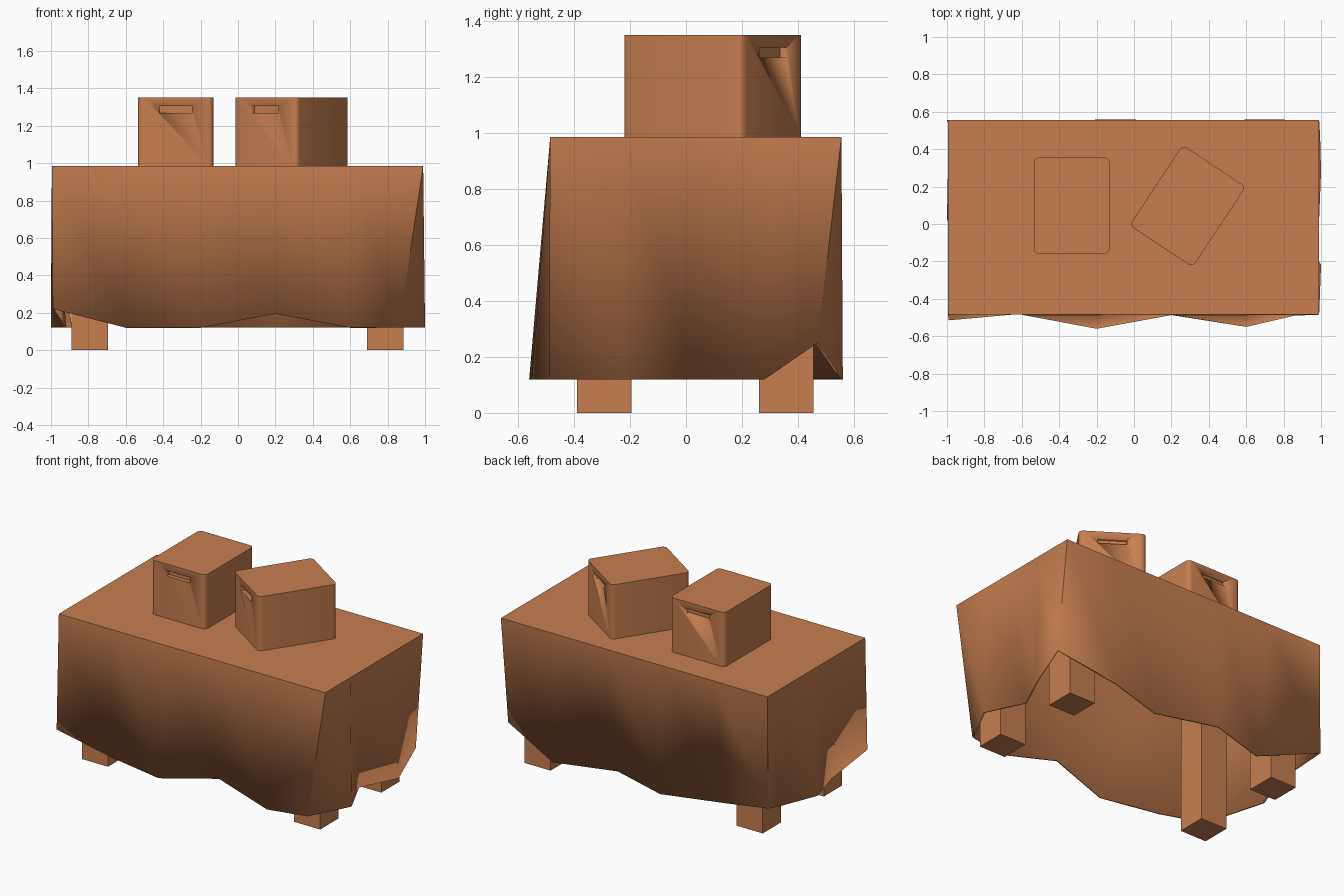
import bpy, bmesh, math
from mathutils import Matrix

if "Cube" in bpy.data.objects:
    bpy.data.objects.remove(bpy.data.objects["Cube"])

mat = bpy.data.materials.new("warm tan")
mat.diffuse_color = (0.57, 0.21, 0.08, 1)
mat.use_nodes = True
mat.node_tree.nodes["Principled BSDF"].inputs["Base Color"].default_value = mat.diffuse_color


def finish(name, bm, angle=30):
    bmesh.ops.recalc_face_normals(bm, faces=bm.faces)
    me = bpy.data.meshes.new(name)
    bm.to_mesh(me)
    bm.free()
    ob = bpy.data.objects.new(name, me)
    bpy.context.collection.objects.link(ob)
    me.materials.append(mat)
    bpy.ops.object.select_all(action='DESELECT')
    ob.select_set(True)
    bpy.context.view_layer.objects.active = ob
    bpy.ops.object.shade_smooth_by_angle(angle=math.radians(angle))
    return ob


def block(name, x0, x1, y0, y1, z0, z1):
    bm = bmesh.new()
    m = Matrix.Translation(((x0 + x1) / 2, (y0 + y1) / 2, (z0 + z1) / 2)) \
        @ Matrix.Diagonal((x1 - x0, y1 - y0, z1 - z0, 1))
    bmesh.ops.create_cube(bm, size=1, matrix=m)
    return finish(name, bm)


# Tablecloth: evenly spaced rim points joined to a folded, wavy hem
L, R, F, B, TOP = -0.995, 0.99, -0.485, 0.555, 0.985
xs, ys = (-0.6, -0.2, 0.2, 0.6), (-0.22, 0.03, 0.28)
rim = [(L, F)] + [(x, F) for x in xs] + [(R, F)] + [(R, y) for y in ys] \
    + [(R, B)] + [(x, B) for x in reversed(xs)] + [(L, B)] + [(L, y) for y in reversed(ys)]
hem = [(-0.99, -0.515, .22), (-0.6, -0.48, .12), (-0.2, -0.56, .12), (0.2, -0.487, .195),
       (0.6, -0.55, .12), (0.86, -0.49, .12),
       (1.0, -0.22, .12), (0.88, 0.03, .12), (1.0, 0.28, .12), (0.995, 0.47, .25),
       (0.6, 0.56, .12), (0.2, 0.44, .12), (-0.2, 0.56, .12), (-0.6, 0.44, .12),
       (-1.0, 0.555, .235), (-0.9, 0.28, .12), (-1.0, 0.03, .12), (-0.93, -0.22, .12)]
bm = bmesh.new()
upper = [bm.verts.new((x, y, TOP)) for x, y in rim]
lower = [bm.verts.new(p) for p in hem]
bm.faces.new(upper)
n = len(rim)
for i in range(n):
    j = (i + 1) % n
    bm.faces.new((upper[i], lower[i], lower[j], upper[j]))
cloth = finish("tablecloth", bm)
sol = cloth.modifiers.new("thickness", 'SOLIDIFY')
sol.thickness = 0.012
sol.offset = -1

# Table under the cloth
block("table_top", -0.94, 0.94, -0.44, 0.51, 0.93, 0.965)
for xn, x in (("left", -0.89), ("right", 0.69)):
    for yn, y in (("front", -0.39), ("back", 0.26)):
        block(f"{yn}_{xn}_leg", x, x + 0.195, y, y + 0.195, 0, 0.94)


# Boxes with rounded upright edges and recessed hand slots at both ends
def carton(name, cx, cy, turn):
    w, d, h = 0.405, 0.515, 0.365
    bm = bmesh.new()
    bmesh.ops.create_cube(bm, size=1, matrix=Matrix.Translation((0, 0, h / 2))
                          @ Matrix.Diagonal((w, d, h, 1)))
    up = [e for e in bm.edges if abs(e.verts[0].co.z - e.verts[1].co.z) > 0.1]
    bmesh.ops.bevel(bm, geom=up, offset=0.028, segments=4, profile=0.5, affect='EDGES')
    ob = finish(name, bm)
    for s in (-1, 1):
        y = s * d / 2
        cut = block(f"{name}_slot_cutter", -0.087, 0.087, y - 0.028, y + 0.028, 0.284, 0.32)
        cut.parent = ob
        cut.hide_render = True
        cut.hide_set(True)
        mod = ob.modifiers.new("slot", 'BOOLEAN')
        mod.operation = 'DIFFERENCE'
        mod.solver = 'EXACT'
        mod.object = cut
    ob.location = (cx, cy, TOP)
    ob.rotation_euler.z = math.radians(turn)


carton("left_box", -0.333, 0.098, 0)
carton("right_box", 0.287, 0.096, -33.5)
